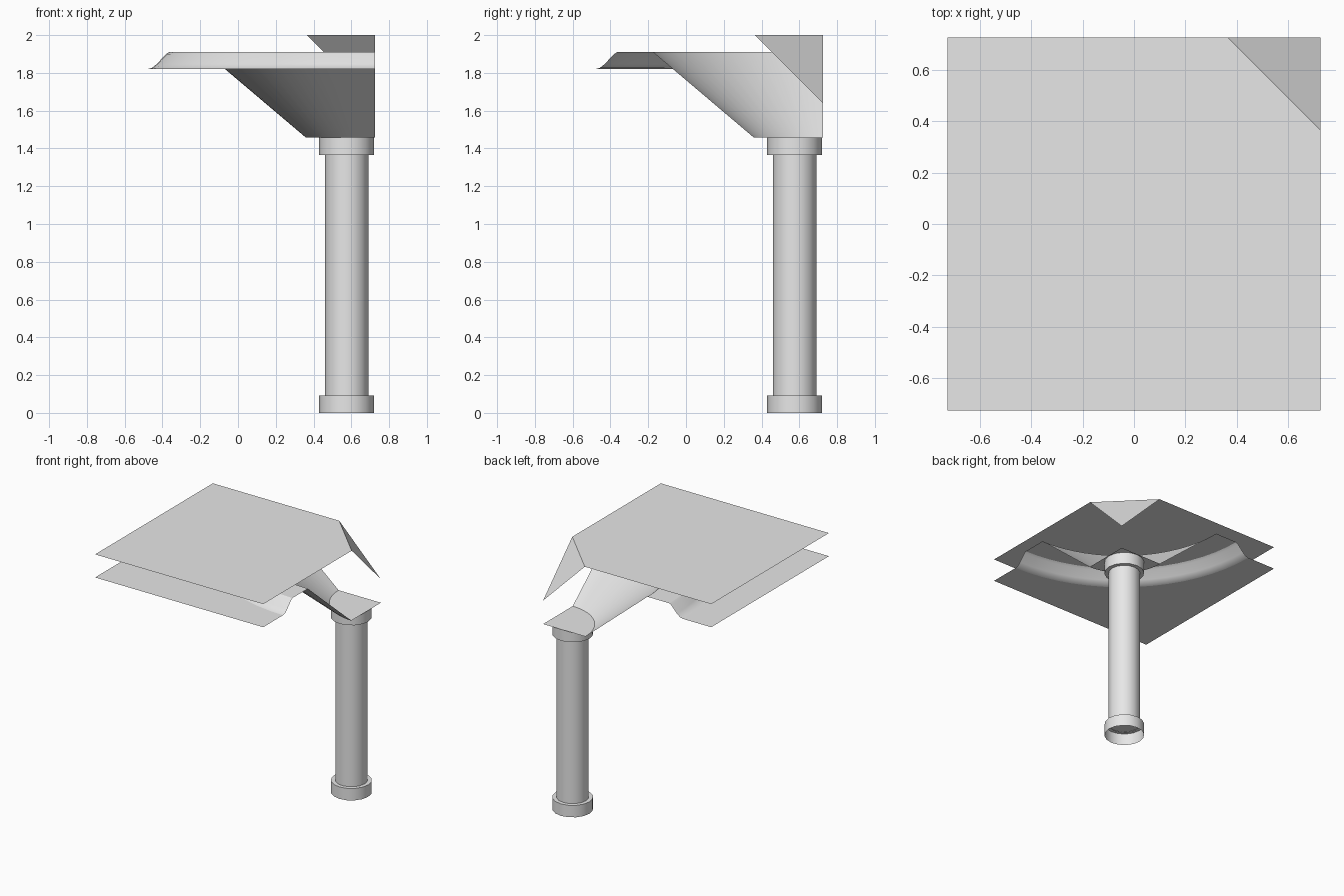
import bpy, bmesh
from math import pi, cos, sin, radians

cube = bpy.data.objects.get("Cube")
if cube:
    bpy.data.objects.remove(cube, do_unlink=True)

H = 0.725            # half width of the tile
CORNER = (H, H)      # fan axis
POST = (0.575, 0.575)  # column axis
TOP, LOW, RISE, CAP = 2.0, 1.82, 1.91, 1.457
CUT = 0.365          # cut corner and fan foot radius
ARC = 1.205          # outer radius of the moulding

grey = bpy.data.materials.new("plain grey")
grey.use_nodes = True
grey.diffuse_color = (0.8, 0.8, 0.8, 1)
grey.node_tree.nodes["Principled BSDF"].inputs["Base Color"].default_value = grey.diffuse_color


def finish(name, bm):
    bmesh.ops.remove_doubles(bm, verts=bm.verts, dist=1e-5)
    mesh = bpy.data.meshes.new(name)
    bm.to_mesh(mesh)
    bm.free()
    mesh.materials.append(grey)
    ob = bpy.data.objects.new(name, mesh)
    bpy.context.collection.objects.link(ob)
    bpy.ops.object.select_all(action='DESELECT')
    ob.select_set(True)
    bpy.context.view_layer.objects.active = ob
    bpy.ops.object.shade_smooth_by_angle(angle=radians(30))
    return ob


def lathe(name, profile, centre, start=0.0, sweep=2 * pi, steps=16):
    """Turn a (radius, height) profile around a vertical axis."""
    bm = bmesh.new()
    rings = []
    for i in range(steps + 1):
        a = start + sweep * i / steps
        rings.append([bm.verts.new((centre[0] + r * cos(a), centre[1] + r * sin(a), z))
                      for r, z in profile])
    for a, b in zip(rings, rings[1:]):
        for j in range(len(profile) - 1):
            loop = [a[j], b[j], b[j + 1], a[j + 1]]
            if profile[j][0] == 0:
                loop = [a[j], b[j + 1], a[j + 1]]
            elif profile[j + 1][0] == 0:
                loop = [a[j], b[j], a[j + 1]]
            bm.faces.new(loop)
    return finish(name, bm)


def sheet(name, points):
    bm = bmesh.new()
    bm.faces.new([bm.verts.new(p) for p in points])
    bmesh.ops.triangulate(bm, faces=bm.faces[:])
    return finish(name, bm)


# Column shaft and the two collars, hollow at their outer ends
lathe("column_shaft", [(0.115, 0.09), (0.115, 1.37)], POST)
for name, inner, outer in (("base_collar", 0.093, 0.0), ("top_collar", 1.365, CAP)):
    lathe(name, [(0, inner), (0.145, inner), (0.145, outer)], POST)

# Quarter-round fan vault over the column
quarter = dict(centre=CORNER, start=pi, sweep=pi / 2)
lathe("fan_foot", [(0, CAP), (CUT, CAP)], **quarter)
lathe("fan_cone", [(CUT, CAP), (0.9, RISE)], **quarter)
lathe("raised_ring", [(0.9, RISE), (1.09, RISE)], **quarter)
lathe("ring_moulding", [(1.09, RISE), (1.107, 1.899), (1.155, 1.847),
                        (1.18, 1.827), (ARC, LOW)], **quarter)

# Ceiling sheet with a quarter-round opening
arc = [(H + ARC * cos(pi + pi / 2 * i / 16), H + ARC * sin(pi + pi / 2 * i / 16), LOW)
       for i in range(17)]
sheet("ceiling", arc + [(H, -H, LOW), (-H, -H, LOW), (-H, H, LOW)])

# Floor above, with one corner folded down
sheet("upper_floor", [(-H, -H, TOP), (H, -H, TOP), (H, CUT, TOP), (CUT, H, TOP), (-H, H, TOP)])
sheet("folded_corner", [(H, CUT, TOP), (H, H, TOP - (H - CUT)), (CUT, H, TOP)])
